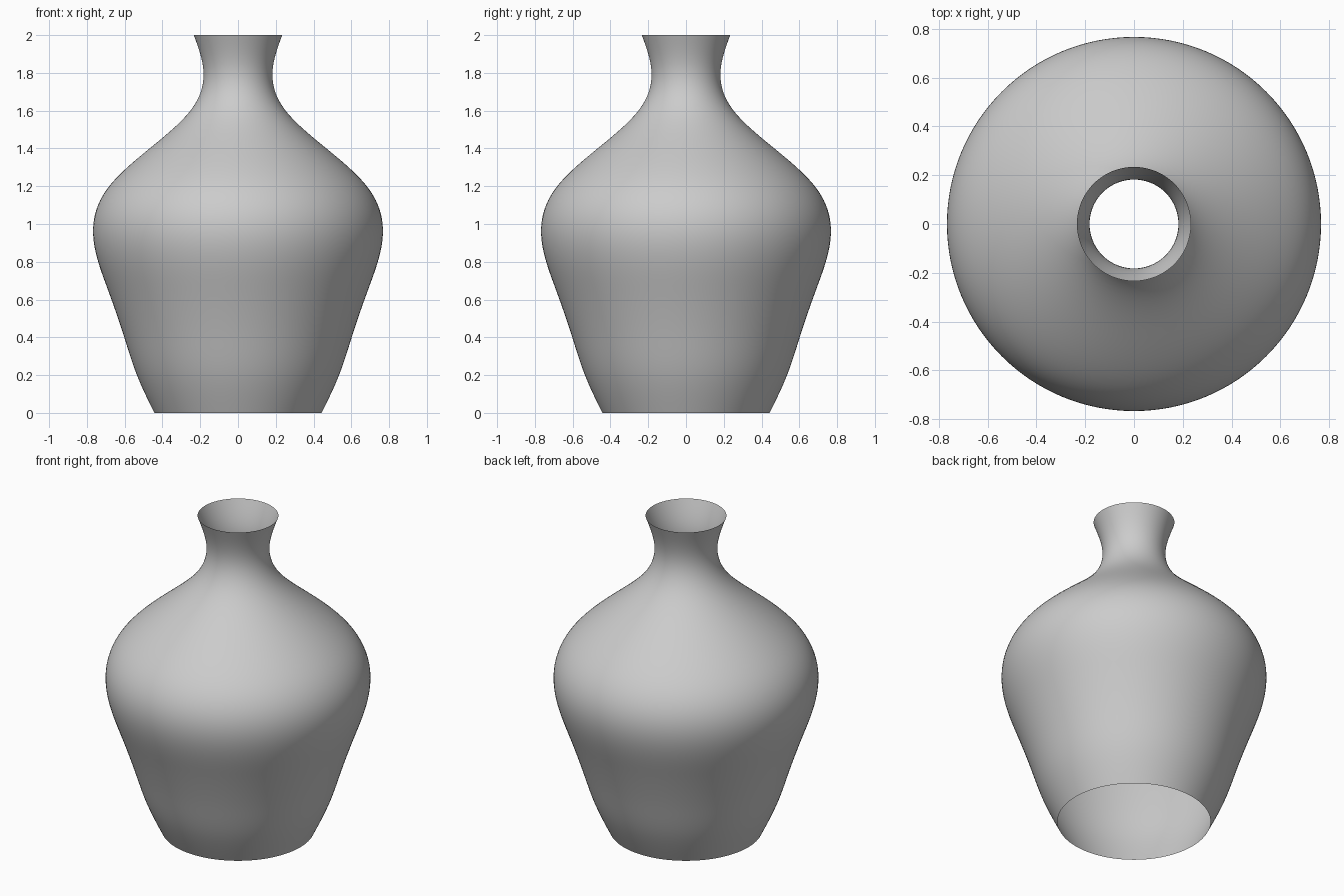
import bpy, bmesh, math

if "Cube" in bpy.data.objects:
    bpy.data.objects.remove(bpy.data.objects["Cube"])

# Vase profile: (height, radius), foot to lip
profile = [(0, .443), (.2, .535), (.4, .602), (.65, .688), (.93, .766), (1.2, .682),
           (1.4, .468), (1.6, .252), (1.79, .182), (2, .234)]
SEGMENTS, STEPS = 128, 80


def natural_spline(pts):
    """Smooth radius as a function of height."""
    n = len(pts)
    h = [pts[i + 1][0] - pts[i][0] for i in range(n - 1)]
    d = [(pts[i + 1][1] - pts[i][1]) / h[i] for i in range(n - 1)]
    c, g, m = [0] * n, [0] * n, [0] * n
    for i in range(1, n - 1):
        k = 2 * (h[i - 1] + h[i]) - h[i - 1] * c[i - 1]
        c[i] = h[i] / k
        g[i] = (6 * (d[i] - d[i - 1]) - h[i - 1] * g[i - 1]) / k
    for i in range(n - 2, 0, -1):
        m[i] = g[i] - c[i] * m[i + 1]

    def radius(z):
        i = max(j for j in range(n - 1) if j == 0 or pts[j][0] <= z)
        t, u = z - pts[i][0], pts[i + 1][0] - z
        return ((m[i] * u**3 + m[i + 1] * t**3) / (6 * h[i])
                + (pts[i][1] / h[i] - m[i] * h[i] / 6) * u
                + (pts[i + 1][1] / h[i] - m[i + 1] * h[i] / 6) * t)
    return radius


# Open lathed shell, with no floor and no wall thickness
radius = natural_spline(profile)
bm = bmesh.new()
rings = []
for s in range(STEPS + 1):
    z = 2 * s / STEPS
    r = radius(z)
    rings.append([bm.verts.new((r * math.cos(a), r * math.sin(a), z))
                  for a in (2 * math.pi * i / SEGMENTS for i in range(SEGMENTS))])
for low, high in zip(rings, rings[1:]):
    for i in range(SEGMENTS):
        j = (i + 1) % SEGMENTS
        bm.faces.new((low[i], low[j], high[j], high[i])).smooth = True

mesh = bpy.data.meshes.new("vase_body")
bm.to_mesh(mesh)
bm.free()
vase = bpy.data.objects.new("vase_body", mesh)
bpy.context.collection.objects.link(vase)
